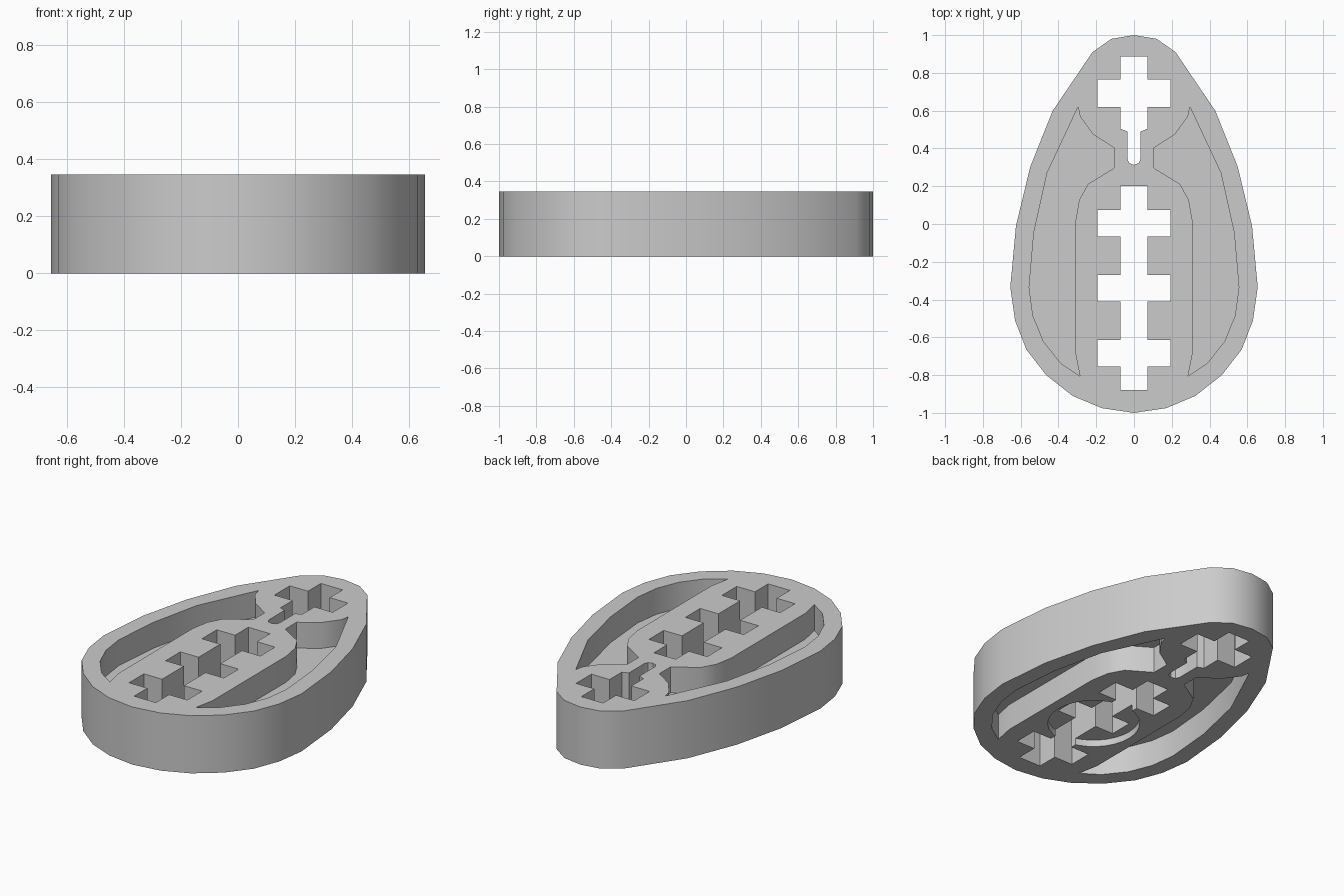
import bpy, bmesh, math

if "Cube" in bpy.data.objects:
    bpy.data.objects.remove(bpy.data.objects["Cube"])

HEIGHT = 0.345
POCKET = 0.155    # pocket depth from each face
RECESS = 0.04     # round recess in the underside


def prism(name, points, z0, z1):
    """Extrude a closed outline from z0 to z1."""
    bm = bmesh.new()
    face = bm.faces.new([bm.verts.new((x, y, z0)) for x, y in points])
    res = bmesh.ops.extrude_face_region(bm, geom=[face])
    for v in res["geom"]:
        if isinstance(v, bmesh.types.BMVert):
            v.co.z = z1
    bmesh.ops.recalc_face_normals(bm, faces=bm.faces)
    mesh = bpy.data.meshes.new(name)
    bm.to_mesh(mesh)
    bm.free()
    obj = bpy.data.objects.new(name, mesh)
    bpy.context.collection.objects.link(obj)
    return obj


def mirrored(half):
    """Complete a right-hand half outline across x = 0."""
    return half + [(-x, y) for x, y in reversed(half) if x > 1e-6]


def cut(target, cutter):
    mod = target.modifiers.new("cut", 'BOOLEAN')
    mod.operation = 'DIFFERENCE'
    mod.solver = 'EXACT'
    mod.object = cutter
    bpy.context.view_layer.objects.active = target
    bpy.ops.object.modifier_apply(modifier=mod.name)
    bpy.data.objects.remove(cutter, do_unlink=True)


# Egg-shaped body
egg = [(0, 1), (.12, .98), (.22, .91), (.43, .6), (.55, .3), (.625, -.01),
       (.655, -.335), (.63, -.51), (.57, -.665), (.465, -.8), (.325, -.91),
       (.17, -.975), (0, -1)]
body = prism("egg_body", mirrored(egg), 0, HEIGHT)

# Curved side pockets, on both faces with a thin web between
pocket = [(.296, .62), (.286, .57), (.217, .475), (.106, .403), (.106, .296),
          (.243, .212), (.29, .127), (.31, .015), (.31, -.685), (.286, -.805),
          (.388, -.737), (.48, -.62), (.535, -.485), (.555, -.335),
          (.53, -.045), (.46, .27)]
for side in (1, -1):
    pts = [(side * x, y) for x, y in pocket]
    cut(body, prism("top_pocket", pts, HEIGHT - POCKET, HEIGHT + .1))
    cut(body, prism("bottom_pocket", pts, -.1, POCKET))

# Round recess under the middle cross
ring = [(.25 * math.cos(i * math.tau / 32), -.34 + .25 * math.sin(i * math.tau / 32))
        for i in range(32)]
cut(body, prism("round_recess", ring, -.1, RECESS))

# Long slot with three pairs of arms, cut right through
STEM, ARM = .072, .193
slot = [(STEM, .2)]
for top, bottom in ((.075, -.065), (-.27, -.41), (-.615, -.755)):
    slot += [(STEM, top), (ARM, top), (ARM, bottom), (STEM, bottom)]
slot.append((STEM, -.88))
cut(body, prism("long_slot", mirrored(slot), -.2, HEIGHT + .2))

# Upper cross slot with a narrow round-ended key
cross = [(STEM, .887), (STEM, .765), (ARM, .765), (ARM, .62), (STEM, .62),
         (STEM, .505), (.035, .49), (.035, .345), (.025, .322), (0, .313)]
cut(body, prism("cross_slot", mirrored(cross), -.2, HEIGHT + .2))

bpy.ops.object.select_all(action='DESELECT')
body.select_set(True)
bpy.context.view_layer.objects.active = body
bpy.ops.object.shade_smooth_by_angle(angle=math.radians(30))
